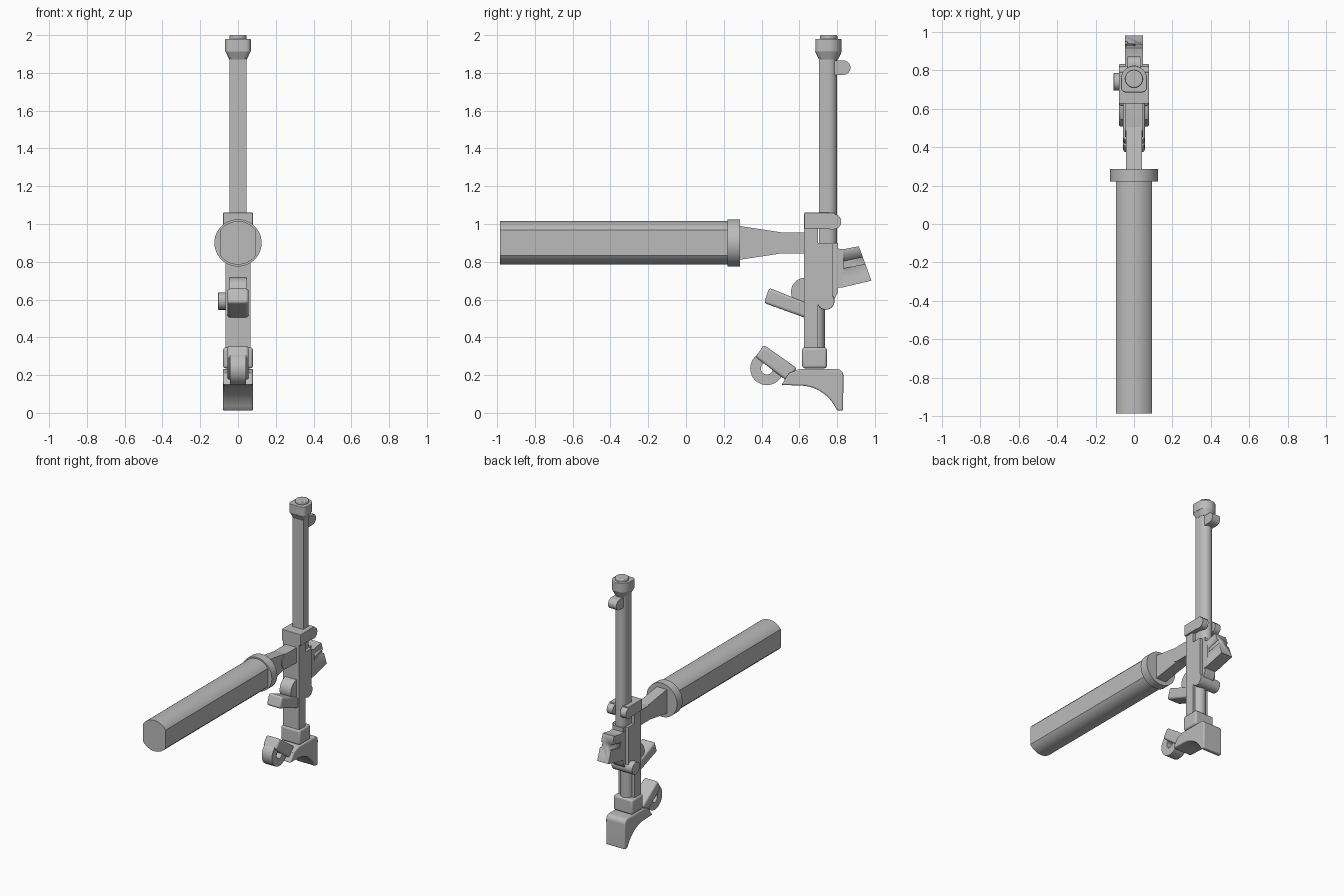
import bpy, bmesh
from math import sin, cos, pi, radians
from mathutils import Vector, Matrix

cube = bpy.data.objects.get("Cube")
if cube:
    bpy.data.objects.remove(cube, do_unlink=True)

grey = bpy.data.materials.new("plain grey")
grey.use_nodes = True
grey.diffuse_color = (0.5, 0.5, 0.5, 1)
grey.node_tree.nodes["Principled BSDF"].inputs["Base Color"].default_value = (0.5, 0.5, 0.5, 1)


def arc(cx, cy, r, a, b, n=16):
    """Points of an arc from angle a to angle b in degrees."""
    steps = [radians(a + (b - a) * i / n) for i in range(n + 1)]
    return [(cx + r * cos(t), cy + r * sin(t)) for t in steps]


def circle(cx, cy, r, n=40):
    return arc(cx, cy, r, 0, 360 * (n - 1) / n, n - 1)


def prism(name, outline, axis, low, high, bevel=0, scale=1.0, center=(0, 0)):
    """Extrude an outline along an axis; scale widens or narrows the far end."""
    place = {"x": lambda a, b, d: (d, a, b),
             "y": lambda a, b, d: (a, d, b),
             "z": lambda a, b, d: (a, b, d)}[axis]
    bm = bmesh.new()
    ends = []
    for d, s in ((low, 1.0), (high, scale)):
        ends.append([bm.verts.new(place(center[0] + (a - center[0]) * s,
                                        center[1] + (b - center[1]) * s, d))
                     for a, b in outline])
    bm.faces.new(ends[0])
    bm.faces.new(ends[1])
    n = len(outline)
    for i in range(n):
        j = (i + 1) % n
        bm.faces.new((ends[0][i], ends[0][j], ends[1][j], ends[1][i]))
    bmesh.ops.recalc_face_normals(bm, faces=bm.faces)
    mesh = bpy.data.meshes.new(name)
    bm.to_mesh(mesh)
    bm.free()
    mesh.materials.append(grey)
    ob = bpy.data.objects.new(name, mesh)
    bpy.context.collection.objects.link(ob)
    if bevel:
        mod = ob.modifiers.new("Bevel", "BEVEL")
        mod.width, mod.segments, mod.limit_method = bevel, 3, "ANGLE"
        mod.angle_limit = radians(50)
    bpy.ops.object.select_all(action="DESELECT")
    ob.select_set(True)
    bpy.context.view_layer.objects.active = ob
    bpy.ops.object.shade_smooth_by_angle(angle=radians(30))
    return ob


def side(name, outline, half, bevel=0):
    return prism(name, outline, "x", -half, half, bevel)


def box(name, half, y0, y1, z0, z1, bevel=0):
    return side(name, [(y0, z0), (y1, z0), (y1, z1), (y0, z1)], half, bevel)


def cut(ob, cutter):
    mod = ob.modifiers.new("Cut", "BOOLEAN")
    mod.operation, mod.object, mod.solver = "DIFFERENCE", cutter, "EXACT"
    cutter.hide_render = True
    cutter.hide_set(True)
    cutter.display_type = "WIRE"


# Grip with flattened sides, and its round collar
grip_z = 0.9
grip = arc(0, grip_z, 0.115, 36, 144) + arc(0, grip_z, 0.115, 216, 324)
prism("grip", grip, "y", -0.985, 0.23)
prism("grip_collar", circle(0, grip_z, 0.125, 64), "y", 0.22, 0.285)

# Tapered neck and round-nosed arm joining the grip to the body
side("neck", [(0.28, 0.81), (0.51, 0.845), (0.51, 0.955), (0.28, 0.99)], 0.041)
side("arm", arc(0.51, grip_z, 0.056, 90, 270) + [(0.64, 0.844), (0.64, 0.956)], 0.046)

# Upright tube with flat front and round back
tube = [(-0.045, 0.705), (0.045, 0.705)] + arc(0, 0.755, 0.045, 0, 180)
prism("upright_tube", tube, "z", 0.88, 1.95)

# Flared cap and end button
c = 0.755
cap = (arc(-0.04, c - 0.042, 0.028, 180, 270, 6) + arc(0.04, c - 0.042, 0.028, 270, 360, 6)
       + arc(0, c, 0.068, 0, 180, 24))
small_cap = [(x * 0.68, c + (y - c) * 0.72) for x, y in cap]
prism("cap_flare", small_cap, "z", 1.87, 1.912, scale=1.42, center=(0, c))
prism("cap", cap, "z", 1.91, 1.98, 0.004)
prism("end_button", circle(0, c, 0.046), "z", 1.975, 2.0, 0.006)

# Round-ended lug behind the tube
side("rear_lug", [(0.785, 1.79)] + arc(0.833, 1.828, 0.038, -90, 90) + [(0.785, 1.866)], 0.034)

# Main body, its rear rib and the lower rod
box("body", 0.066, 0.626, 0.70, 0.34, 1.0)
box("body_middle", 0.066, 0.69, 0.775, 0.60, 0.90)
side("rear_rib", [(0.74, 0.57), (0.785, 0.60), (0.805, 0.64), (0.805, 0.9), (0.74, 0.9)], 0.044)
prism("lower_rod", circle(0, 0.69, 0.046), "z", 0.33, 0.62)

# Clamp around the foot of the tube, with a lobe on each side
box("clamp", 0.079, 0.626, 0.79, 0.975, 1.06, 0.004)
for s, label in ((-1, "a"), (1, "b")):
    lobe = [(0.76, 0.972)] + arc(0.782, 1.012, 0.04, -90, 90) + [(0.76, 1.052)]
    prism("clamp_lobe_" + label, lobe, "x", s * 0.03, s * 0.079)

# Cross pin with a knob on one side
prism("cross_pin", circle(0.74, 0.592, 0.046), "x", -0.106, 0.066, 0.004)

# Slanted rear block with a groove along each side
block = [(0.79, 0.873), (0.83, 0.866), (0.915, 0.882), (0.982, 0.70),
         (0.832, 0.665), (0.79, 0.66)]
rear_block = side("rear_block", block, 0.046)
groove = [(0.835, 0.765), (1.0, 0.80), (1.0, 0.84), (0.835, 0.803)]
for s in (-1, 1):
    cut(rear_block, prism("groove_cutter", groove, "x", s * 0.034, s * 0.08))

# Upper lever on its round hub
side("upper_hub", circle(0.632, 0.64, 0.076, 48), 0.046)
side("upper_lever", [(0.413, 0.582), (0.64, 0.50), (0.64, 0.582), (0.44, 0.662)], 0.056, 0.014)

# Bottom block and curved foot
box("bottom_block", 0.079, 0.615, 0.746, 0.236, 0.347, 0.014)
foot = ([(0.832, 0.012), (0.805, 0.012)] + arc(0.60, -0.07, 0.215, 26, 90, 18)
        + [(0.505, 0.148), (0.545, 0.21), (0.60, 0.232)]
        + arc(0.797, 0.197, 0.036, 90, 0, 8))
side("foot", foot, 0.079, 0.008)

# Lower lever with a pierced disc
disc = side("lower_disc", circle(0.428, 0.235, 0.088, 48), 0.042)
cut(disc, side("disc_hole_cutter", circle(0.428, 0.235, 0.032), 0.1))
side("lower_lever", [(0.368, 0.296), (0.535, 0.168), (0.588, 0.236), (0.412, 0.36)], 0.056, 0.014)
